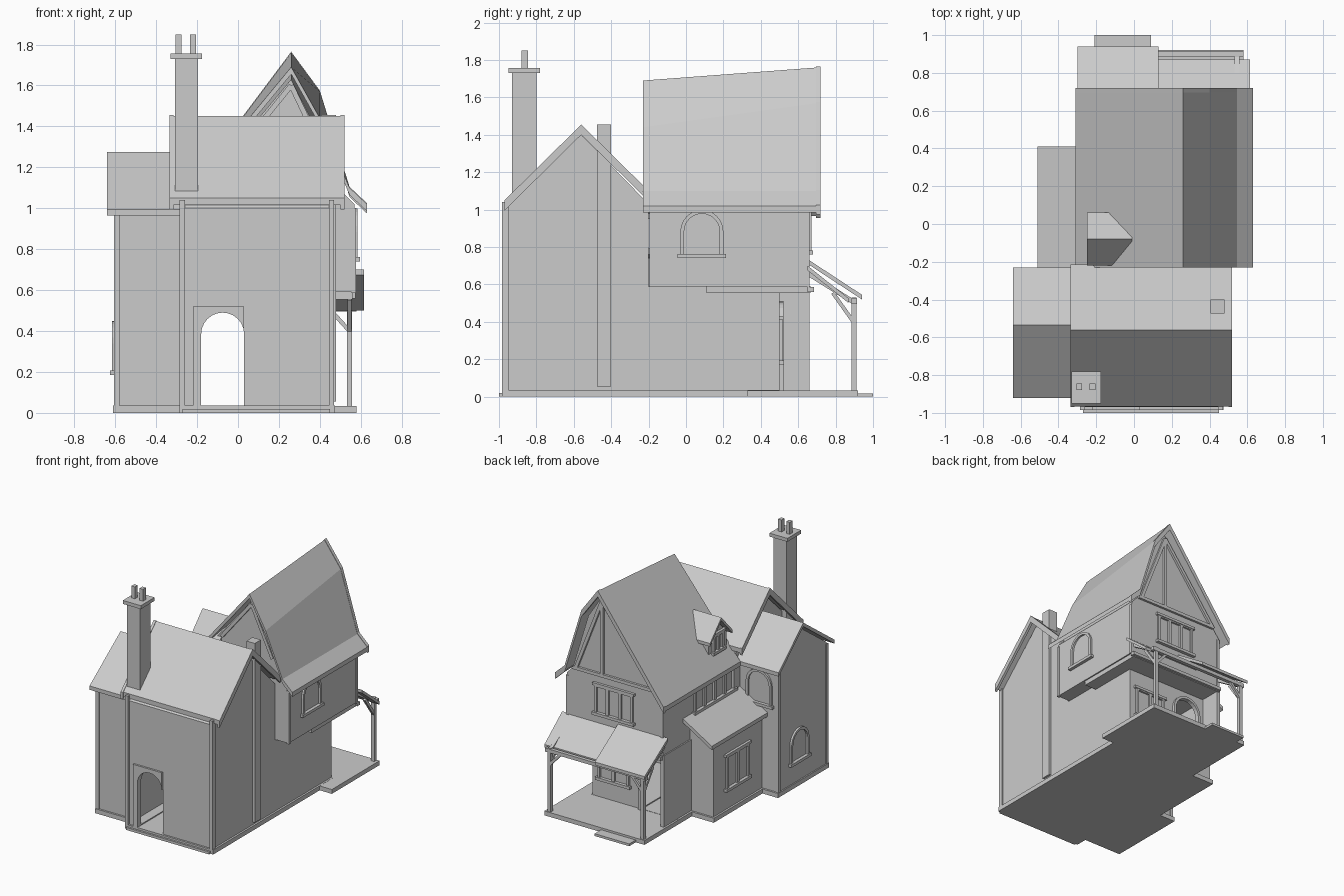
import bpy, bmesh, math
from mathutils import Vector

if "Cube" in bpy.data.objects:
    bpy.data.objects.remove(bpy.data.objects["Cube"])


def mesh_obj(name, verts, faces):
    bm = bmesh.new()
    vs = [bm.verts.new(v) for v in verts]
    for f in faces:
        bm.faces.new([vs[i] for i in f])
    bmesh.ops.recalc_face_normals(bm, faces=bm.faces)
    me = bpy.data.meshes.new(name)
    bm.to_mesh(me)
    bm.free()
    ob = bpy.data.objects.new(name, me)
    bpy.context.collection.objects.link(ob)
    return ob


def prism(name, pts, a, b, axis):
    """Extrude a profile: axis x takes (y, z) points, axis y takes (x, z)."""
    n = len(pts)
    verts = [(d, u, z) if axis == 'x' else (u, d, z) for d in (a, b) for u, z in pts]
    faces = [tuple(range(n)), tuple(range(n, 2 * n))]
    faces += [(i, (i + 1) % n, (i + 1) % n + n, i + n) for i in range(n)]
    return mesh_obj(name, verts, faces)


def box(name, x0, x1, y0, y1, z0, z1):
    return prism(name, [(x0, z0), (x1, z0), (x1, z1), (x0, z1)], y0, y1, 'y')


def slab(name, top, a, b, axis, t=0.035):
    return prism(name, top + [(u, z - t) for u, z in reversed(top)], a, b, axis)


def bar(name, p, q, w=0.025):
    p, q = Vector(p), Vector(q)
    d = (q - p).normalized()
    s = d.cross(Vector((0, 0, 1)))
    s = (s.normalized() if s.length > 0.01 else Vector((1, 0, 0))) * w / 2
    t = d.cross(s)
    vs = [e + i * s + j * t for e in (p, q) for i, j in ((-1, -1), (1, -1), (1, 1), (-1, 1))]
    return mesh_obj(name, vs, [(0, 1, 2, 3), (4, 5, 6, 7)] +
                    [(i, (i + 1) % 4, (i + 1) % 4 + 4, i + 4) for i in range(4)])


def arch(c, w, z0, z1, round_top=True):
    r = w / 2
    if not round_top:
        return [(c + r, z0), (c + r, z1), (c - r, z1), (c - r, z0)]
    return [(c + r, z0)] + [(c + r * math.cos(math.pi * i / 12), z1 - r + r * math.sin(math.pi * i / 12))
                            for i in range(13)] + [(c - r, z0)]


def window(name, axis, d, out, c, w, z0, z1, round_top=False, panes=2):
    """Frame, sill and mullions on the wall plane axis = d, facing out."""
    f = 0.02
    ring = arch(c, w, z0, z1, round_top) + arch(c, w - 2 * f, z0, z1 - f, round_top)[::-1]
    a, b = d - 0.005 * out, d + 0.015 * out
    prism(name + "_frame", ring, a, b, axis)
    prism(name + "_sill", arch(c, w + 0.03, z0 - 0.01, z0 + 0.012, False), a, d + 0.025 * out, axis)
    if not round_top:
        prism(name + "_head", arch(c, w + 0.03, z1 - 0.01, z1 + 0.01, False), a, d + 0.02 * out, axis)
        for i in range(1, panes):
            u = c - w / 2 + w * i / panes
            prism(name + "_mullion", arch(u, 0.025, z0, z1, False), a, b, axis)


def sag(ob):
    """Lower the front end of the tall roof so the ridge rises to the rear."""
    for v in ob.data.vertices:
        if v.co.y < 0 and v.co.z > 1.4:
            v.co.z -= 0.13 if v.co.x > 0.35 else 0.07


# hollow walls with a passage through them
cutter = prism("door_cutter", arch(-0.075, 0.21, 0.036, 0.49), -1.1, 0.6, 'y')
cutter.hide_render = True
cutter.hide_viewport = True
cutter.display_type = 'WIRE'
front_pts = [(-0.97, 0.03), (-0.2, 0.03), (-0.2, 1.03), (-0.56, 1.40), (-0.97, 1.0)]
shells = [prism("front_block", front_pts, -0.27, 0.46, 'x'),
          box("rear_ground_floor", -0.27, 0.46, -0.2, 0.5, 0.03, 0.59)]
for ob in shells:
    m = ob.modifiers.new("wall", 'SOLIDIFY')
    m.thickness, m.offset = 0.025, -1
frame = box("front_door_surround", -0.22, 0.03, -0.985, -0.94, 0.03, 0.52)
for ob in shells + [frame]:
    m = ob.modifiers.new("door", 'BOOLEAN')
    m.operation, m.solver, m.object = 'DIFFERENCE', 'EXACT', cutter

# upper floor with tall gable
upper = prism("rear_upper_floor", [(-0.26, 0.59), (0.57, 0.59), (0.57, 1.02), (0.52, 1.07),
                                   (0.385, 1.51), (0.26, 1.70), (-0.26, 1.01)], -0.19, 0.655, 'y')
sag(upper)
box("porch_ceiling", -0.26, 0.56, 0.11, 0.665, 0.555, 0.592)
box("porch_side_wall", -0.27, -0.24, 0.48, 0.66, 0.03, 0.59)
roof_top = [(-0.31, 1.0), (0.26, 1.76), (0.40, 1.57), (0.545, 1.1), (0.63, 1.02)]
sag(slab("tall_roof", roof_top, -0.23, 0.705, 'y'))
slab("tall_roof_bargeboard", [(x, z + 0.005) for x, z in roof_top], 0.695, 0.72, 'y', 0.05)

# left wing and lean-to
prism("left_wing", [(-0.88, 0.03), (-0.28, 0.03), (-0.28, 0.99), (-0.535, 1.23), (-0.88, 0.98)],
      -0.6, -0.26, 'x')
slab("left_wing_roof", [(-0.92, 0.995), (-0.535, 1.275), (-0.23, 1.0)], -0.64, -0.27, 'x', 0.03)
prism("lean_to", [(-0.46, 0.03), (-0.26, 0.03), (-0.26, 0.74), (-0.46, 0.62)], -0.3, 0.32, 'y')
slab("lean_to_roof", [(-0.51, 0.635), (-0.25, 0.79)], -0.29, 0.41, 'y', 0.03)

# front roof and its trim
slab("front_roof", [(-0.965, 1.05), (-0.56, 1.45), (-0.215, 1.11)], -0.33, 0.51, 'x')
for x in (-0.335, 0.5):
    slab("front_bargeboard", [(-0.97, 1.05), (-0.56, 1.455), (-0.215, 1.115)], x, x + 0.02, 'x', 0.055)
for x in (-0.285, 0.445):
    box("front_corner_board", x, x + 0.025, -0.985, -0.95, 0.03, 1.04)
for y in (-0.89, -0.30):
    box("wing_corner_board", -0.607, -0.58, y, y + 0.025, 0.03, 0.97)
for x, y in ((-0.265, 0.635), (0.555, 0.635), (0.555, -0.195)):
    box("upper_corner_board", x, x + 0.022, y, y + 0.025, 0.585, 1.0)
box("upper_sill_beam", -0.26, 0.575, 0.65, 0.685, 0.56, 0.585)

# plinth, porch deck and step
box("front_plinth", -0.285, 0.475, -0.985, 0.5, 0, 0.035)
box("front_step", -0.27, 0.45, -1.0, -0.97, 0, 0.02)
box("wing_plinth", -0.61, -0.27, -0.895, -0.265, 0, 0.035)
box("lean_to_plinth", -0.475, -0.27, -0.3, 0.335, 0, 0.035)
box("porch_deck", -0.285, 0.58, 0.33, 0.92, 0, 0.034)
box("porch_step", -0.21, 0.09, 0.91, 1.0, 0, 0.018)

# chimneys
box("main_chimney", -0.307, -0.195, -0.93, -0.80, 1.08, 1.735)
box("chimney_cap", -0.33, -0.175, -0.95, -0.78, 1.73, 1.757)
for x in (-0.29, -0.22):
    box("chimney_pot", x - 0.015, x + 0.015, -0.88, -0.845, 1.75, 1.85)
box("side_chimney", 0.405, 0.478, -0.475, -0.40, 0.055, 1.455)

# dormer on the left slope
prism("dormer", [(-0.19, 1.03), (0.03, 1.03), (0.03, 1.23), (-0.08, 1.345), (-0.19, 1.23)],
      -0.215, -0.02, 'x')
slab("dormer_roof", [(-0.22, 1.235), (-0.08, 1.385), (0.06, 1.235)], -0.25, -0.01, 'x', 0.025)
window("dormer_window", 'x', -0.215, -1, -0.08, 0.13, 1.12, 1.26)

# rear porch
slab("porch_roof_low", [(0.65, 0.70), (0.87, 0.525)], 0.13, 0.615, 'x', 0.025)
slab("porch_roof_high", [(0.65, 0.735), (0.94, 0.545)], -0.30, 0.13, 'x', 0.025)
bar("porch_beam", (-0.29, 0.9, 0.51), (0.58, 0.9, 0.51), 0.028)
for x, s in ((-0.26, 1), (0.545, -1)):
    box("porch_post", x - 0.013, x + 0.013, 0.885, 0.912, 0.03, 0.53)
    bar("porch_brace", (x, 0.895, 0.40), (x, 0.785, 0.555), 0.02)
    bar("porch_brace", (x, 0.9, 0.40), (x + 0.1 * s, 0.9, 0.51), 0.02)
    bar("porch_rafter", (x, 0.65, 0.66), (x, 0.905, 0.50), 0.025)
window("porch_window", 'y', 0.5, 1, 0.27, 0.27, 0.18, 0.42)
prism("rear_door_frame", arch(-0.075, 0.25, 0.03, 0.51) + arch(-0.075, 0.21, 0.03, 0.49)[::-1],
      0.49, 0.52, 'y')

# gable timbers
y = 0.66
bar("gable_tie", (-0.2, y, 1.08), (0.51, y, 1.08))
bar("gable_post", (0.26, y, 1.08), (0.26, y, 1.66))
bar("gable_strut", (-0.2, y, 1.07), (0.26, y, 1.66))
bar("gable_strut", (0.49, y, 1.07), (0.26, y, 1.66))
y = -0.195
bar("front_gable_strut", (0.0, y, 1.28), (0.26, y, 1.60))
bar("front_gable_strut", (0.44, y, 1.22), (0.26, y, 1.60))

# windows
window("upper_rear_window", 'y', 0.655, 1, 0.16, 0.33, 0.77, 1.0, panes=3)
window("upper_right_window", 'x', 0.57, 1, 0.085, 0.23, 0.75, 0.998, True)
window("upper_left_window", 'x', -0.26, -1, 0.03, 0.5, 0.78, 0.97, panes=4)
window("lean_to_window", 'x', -0.46, -1, 0.03, 0.28, 0.19, 0.46)
window("wing_side_window", 'x', -0.6, -1, -0.535, 0.22, 0.195, 0.45, True)
window("wing_rear_window", 'y', -0.28, 1, -0.44, 0.22, 0.69, 0.96, True)
